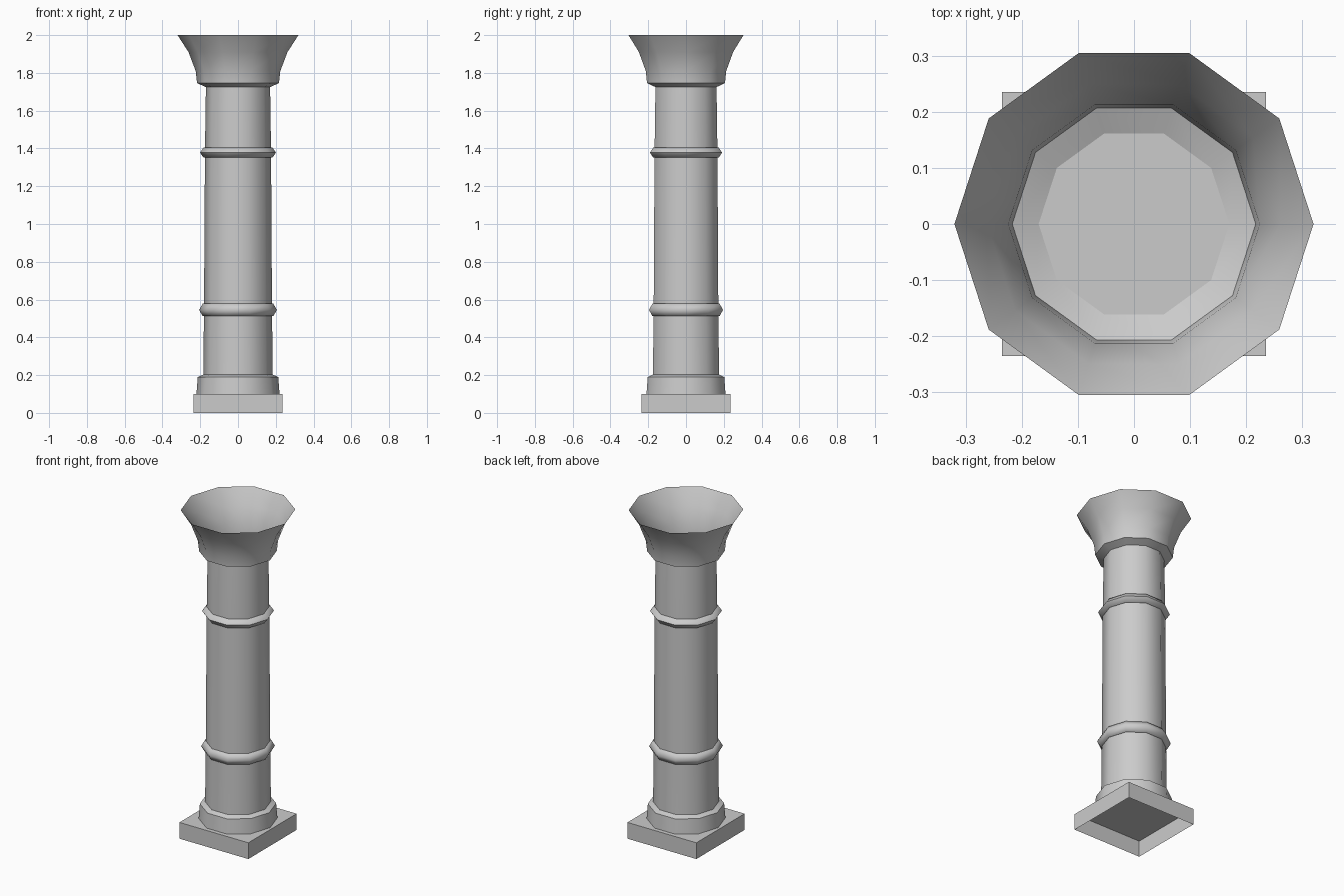
import bpy, bmesh, math

cube = bpy.data.objects.get("Cube")
if cube:
    bpy.data.objects.remove(cube, do_unlink=True)

SIDES = 10
stone = bpy.data.materials.new("grey_stone")
stone.use_nodes = True
stone.diffuse_color = (0.6, 0.6, 0.6, 1)
stone.node_tree.nodes["Principled BSDF"].inputs["Base Color"].default_value = (0.6, 0.6, 0.6, 1)


def finish(name, bm, angle=None):
    mesh = bpy.data.meshes.new(name)
    bm.to_mesh(mesh)
    bm.free()
    mesh.materials.append(stone)
    obj = bpy.data.objects.new(name, mesh)
    bpy.context.collection.objects.link(obj)
    if angle:
        bpy.ops.object.select_all(action="DESELECT")
        obj.select_set(True)
        bpy.context.view_layer.objects.active = obj
        bpy.ops.object.shade_smooth_by_angle(angle=math.radians(angle))
    return obj


def turned(name, profile, angle=50, cap=False):
    """Ten-sided turned part from (radius, height) pairs, bottom to top."""
    bm = bmesh.new()
    loops = []
    for r, z in profile:
        loops.append([bm.verts.new((r * math.cos(math.tau * i / SIDES),
                                    r * math.sin(math.tau * i / SIDES), z))
                      for i in range(SIDES)])
    for low, high in zip(loops, loops[1:]):
        for i in range(SIDES):
            j = (i + 1) % SIDES
            bm.faces.new((low[i], low[j], high[j], high[i]))
    if cap:
        bm.faces.new(loops[-1])
    return finish(name, bm, angle)


# Square plinth, open underneath
bm = bmesh.new()
bmesh.ops.create_cube(bm, size=1)
for v in bm.verts:
    v.co = (v.co.x * 0.47, v.co.y * 0.47, (v.co.z + 0.5) * 0.1)
bottom = [f for f in bm.faces if f.normal.z < -0.5]
bmesh.ops.delete(bm, geom=bottom, context="FACES_ONLY")
finish("plinth", bm)

# Foot moulding and tapered shaft
turned("foot", [(0.22, 0.1), (0.213, 0.19), (0.183, 0.203)])
turned("shaft", [(0.184, 0.2), (0.180, 0.545), (0.175, 1.38), (0.17, 1.725)], cap=True)

# Two rounded bands around the shaft
for name, z, r in (("lower_band", 0.545, 0.181), ("upper_band", 1.378, 0.176)):
    h = 0.033 if z < 1 else 0.027
    turned(name, [(r, z - h), (r + 0.006, z - h), (r + 0.025, z),
                  (r + 0.006, z + h), (r, z + h)], angle=65)

# Flared capital, an open bowl
turned("capital", [(0.17, 1.725), (0.217, 1.746), (0.224, 1.81),
                   (0.262, 1.91), (0.32, 2.0)])
